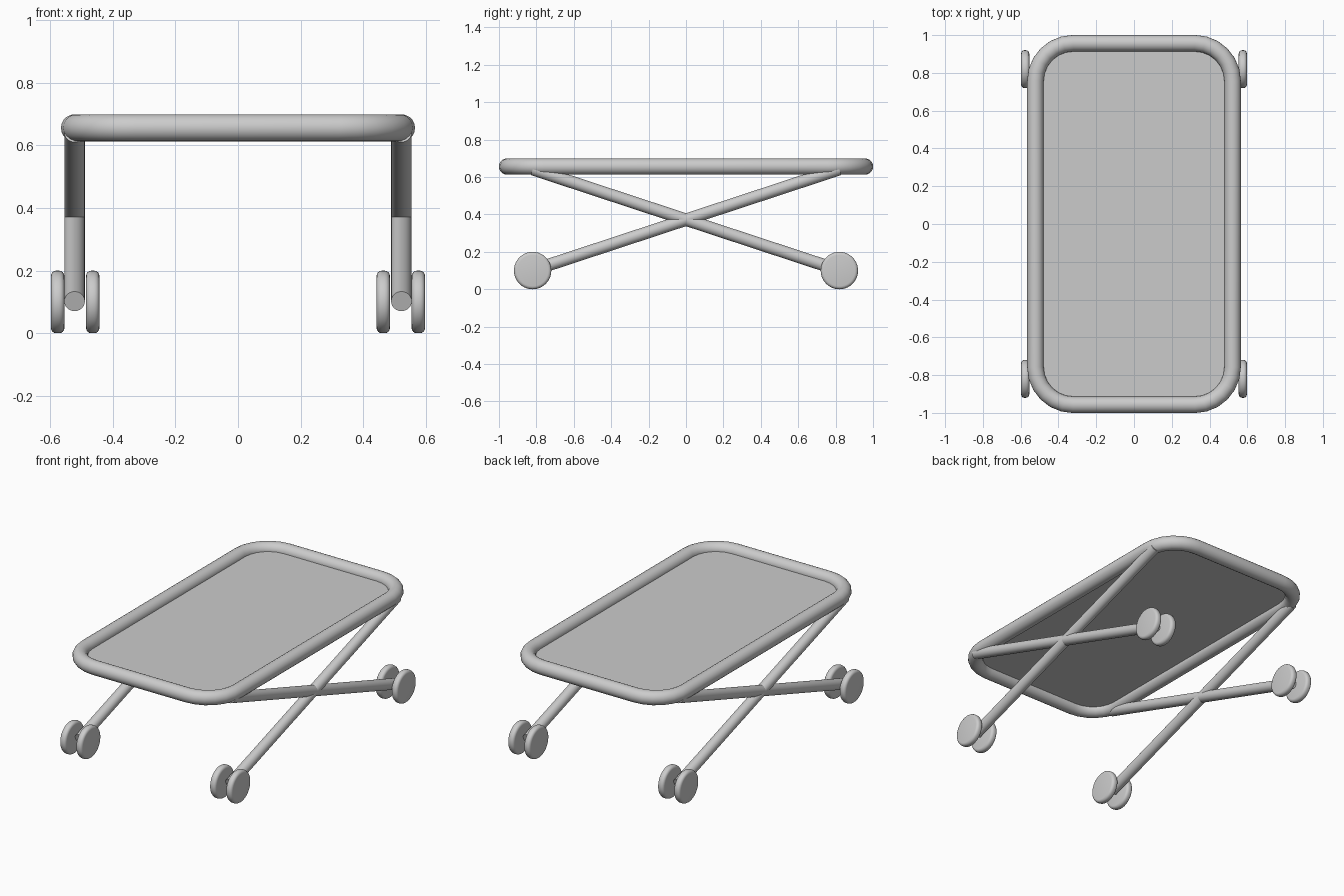
import bpy, bmesh
from math import pi, sin, cos
from mathutils import Vector, Matrix

if "Cube" in bpy.data.objects:
    bpy.data.objects.remove(bpy.data.objects["Cube"])

HX, HY, HZ = 0.522, 0.957, 0.656   # frame centre line half sizes and height
CORNER, STEPS = 0.20, 6
WHEEL_Y, WHEEL_R, WHEEL_W = 0.82, 0.10, 0.043


def outline():
    pts = []
    for i, (sx, sy) in enumerate([(1, 1), (-1, 1), (-1, -1), (1, -1)]):
        for k in range(STEPS + 1):
            a = (i + k / STEPS) * pi / 2
            pts.append(Vector((sx * (HX - CORNER) + CORNER * cos(a),
                               sy * (HY - CORNER) + CORNER * sin(a), HZ)))
    return pts


def mesh_object(name, bm, smooth=True):
    bmesh.ops.recalc_face_normals(bm, faces=bm.faces)
    me = bpy.data.meshes.new(name)
    bm.to_mesh(me)
    bm.free()
    ob = bpy.data.objects.new(name, me)
    bpy.context.collection.objects.link(ob)
    if smooth:
        bpy.ops.object.select_all(action='DESELECT')
        ob.select_set(True)
        bpy.context.view_layer.objects.active = ob
        bpy.ops.object.shade_smooth_by_angle(angle=0.7)
    return ob


def tube_loop(name, pts, radius, sides=20):
    # sweep a circle round a closed flat path, mitred at each point
    bm = bmesh.new()
    n = len(pts)
    rings = []
    for i, p in enumerate(pts):
        t0 = (p - pts[i - 1]).normalized()
        t1 = (pts[(i + 1) % n] - p).normalized()
        t = (t0 + t1).normalized()
        out = Vector((t.y, -t.x, 0)) / t.dot(t1)
        rings.append([bm.verts.new(p + radius * (out * cos(a) + Vector((0, 0, sin(a)))))
                      for a in (2 * pi * k / sides for k in range(sides))])
    for i in range(n):
        a, b = rings[i], rings[(i + 1) % n]
        for k in range(sides):
            m = (k + 1) % sides
            bm.faces.new((a[k], a[m], b[m], b[k]))
    return mesh_object(name, bm)


def rod(name, p, q, radius, sides=24):
    p, q = Vector(p), Vector(q)
    d = q - p
    bm = bmesh.new()
    bmesh.ops.create_cone(bm, cap_ends=True, segments=sides, radius1=radius,
                          radius2=radius, depth=d.length)
    rot = d.to_track_quat('Z', 'Y').to_matrix().to_4x4()
    bmesh.ops.transform(bm, verts=bm.verts, matrix=Matrix.Translation((p + q) / 2) @ rot)
    return mesh_object(name, bm)


def wheel(name, loc):
    bm = bmesh.new()
    bmesh.ops.create_cone(bm, cap_ends=True, segments=40, radius1=WHEEL_R,
                          radius2=WHEEL_R, depth=WHEEL_W)
    rims = [e for e in bm.edges if abs(e.verts[0].co.z - e.verts[1].co.z) < 1e-5]
    bmesh.ops.bevel(bm, geom=rims, offset=0.017, segments=4, profile=0.5, affect='EDGES')
    bmesh.ops.transform(bm, verts=bm.verts,
                        matrix=Matrix.Translation(loc) @ Matrix.Rotation(pi / 2, 4, 'Y'))
    return mesh_object(name, bm)


# rounded tube frame
tube_loop("table_frame", outline(), 0.0435)

# thin top panel inside the frame
bm = bmesh.new()
bm.faces.new([bm.verts.new(p) for p in outline()])
mesh_object("table_top", bm, smooth=False)

# crossed legs with a pair of wheels at each foot
for sx, side in ((-1, "left"), (1, "right")):
    for sy, end in ((-1, "front"), (1, "back")):
        rod(f"{end}_{side}_leg", (sx * HX, sy * WHEEL_Y, 0.102),
            (sx * HX, -sy * WHEEL_Y, 0.642), 0.033)
        for off, pos in ((-0.058, "inner"), (0.054, "outer")):
            wheel(f"{end}_{side}_{pos}_wheel", (sx * (HX + off), sy * WHEEL_Y, WHEEL_R))
